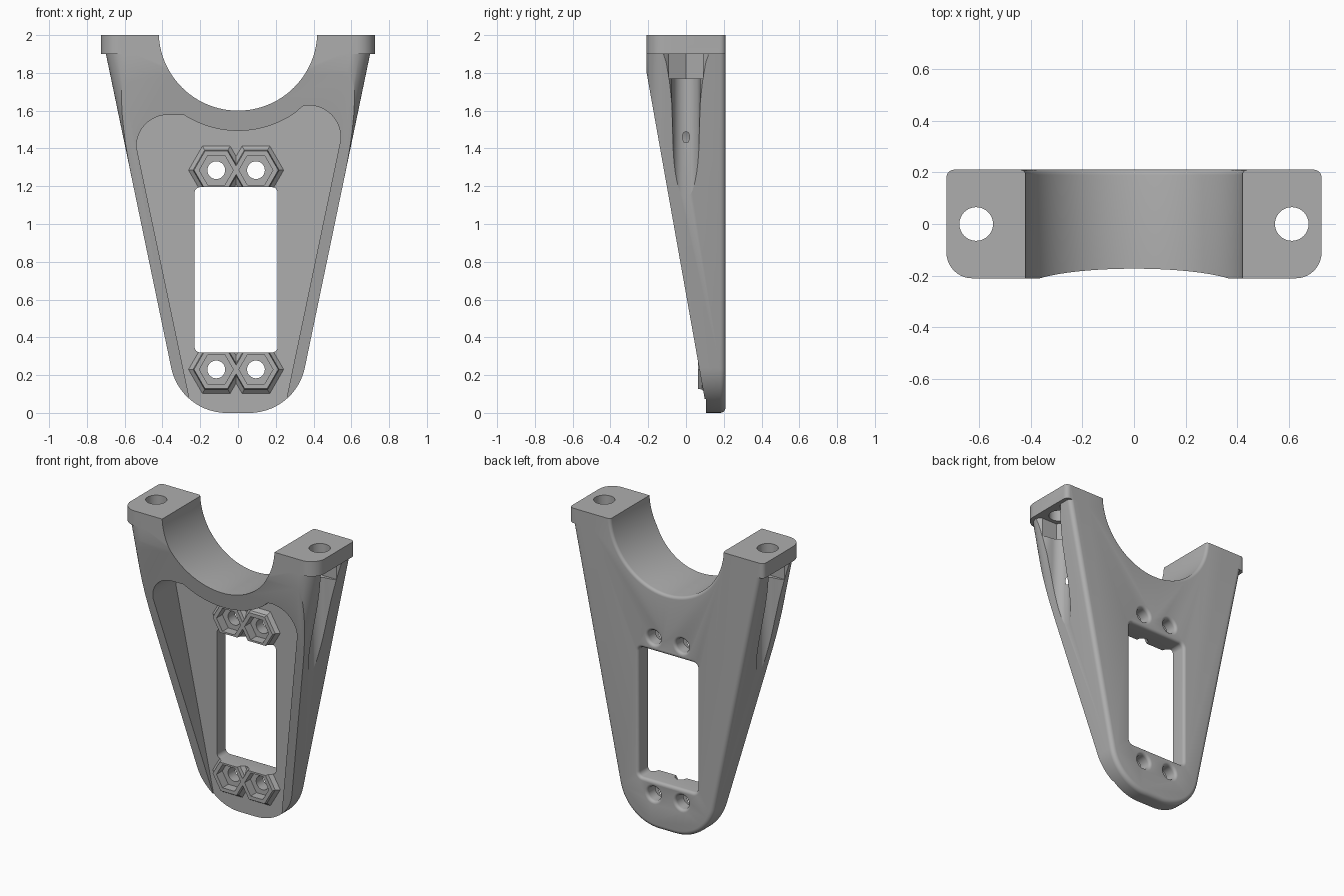
import bpy, bmesh
from math import sin, cos, tan, atan, pi, radians

cube = bpy.data.objects.get("Cube")
if cube:
    bpy.data.objects.remove(cube)

grey = bpy.data.materials.new("plain grey")
grey.use_nodes = True
tone = (0.42, 0.42, 0.42, 1)
grey.diffuse_color = tone
grey.node_tree.nodes["Principled BSDF"].inputs["Base Color"].default_value = tone

BACK, FRONT, FLOOR = 0.21, -0.21, 0.105
BORE_Z = 2.02


def arc(cx, cy, r, start, end, n=16):
    """Points on an arc, angles in degrees."""
    angles = [radians(start + (end - start) * i / n) for i in range(n + 1)]
    return [(cx + r * cos(a), cy + r * sin(a)) for a in angles]


def circle(cx, cy, r, n=48):
    return arc(cx, cy, r, 0, 360, n)[:-1]


def along_y(pts, y):
    return [(x, y, z) for x, z in pts]


def along_z(pts, z):
    return [(x, y, z) for x, y in pts]


def loft(name, rings):
    """Closed solid through rings of equal point count."""
    bm = bmesh.new()
    loops = [[bm.verts.new(p) for p in ring] for ring in rings]
    for a, b in zip(loops, loops[1:]):
        for i in range(len(a)):
            j = (i + 1) % len(a)
            bm.faces.new((a[i], a[j], b[j], b[i]))
    bm.faces.new(loops[0])
    bm.faces.new(loops[-1][::-1])
    bmesh.ops.recalc_face_normals(bm, faces=bm.faces)
    mesh = bpy.data.meshes.new(name)
    bm.to_mesh(mesh)
    bm.free()
    mesh.materials.append(grey)
    obj = bpy.data.objects.new(name, mesh)
    bpy.context.collection.objects.link(obj)
    return obj


def combine(target, tool, operation="DIFFERENCE"):
    """Apply a boolean and discard the tool."""
    mod = target.modifiers.new("combine", "BOOLEAN")
    mod.operation, mod.solver, mod.object = operation, "EXACT", tool
    bpy.context.view_layer.objects.active = target
    bpy.ops.object.modifier_apply(modifier=mod.name)
    bpy.data.objects.remove(tool)


def flared(name, outline, front, flare=0.02):
    """Cutter along y whose outline(grow) widens in a fillet at the back face."""
    rings = [along_y(outline(0), front)]
    for i in range(6):
        a = i / 5 * pi / 2
        rings.append(along_y(outline(flare * (1 - cos(a))), BACK - flare + flare * sin(a)))
    rings.append(along_y(outline(flare), BACK + 0.1))
    return loft(name, rings)


# Tapered body with rounded foot, large front fillet and small back fillet
def body_outline(inset):
    slope = atan(0.208)
    r = 0.3 - inset
    top_x = 0.06 + r / cos(slope) + (2 - 0.3) * tan(slope)
    right = [(top_x, 2)] + arc(0.06, 0.3, r, -math_deg(slope), -90, 20)
    return right + [(-x, z) for x, z in reversed(right)]


def math_deg(a):
    return a * 180 / pi


rings = []
for i in range(11):
    a = i / 10 * pi / 2
    rings.append(along_y(body_outline(0.1 * (1 - sin(a))), FRONT + 0.1 * (1 - cos(a))))
for i in range(6):
    a = i / 5 * pi / 2
    rings.append(along_y(body_outline(0.03 * (1 - cos(a))), BACK - 0.03 + 0.03 * sin(a)))
bracket = loft("bracket", rings)

# Bolt lugs at the top corners
for s in (1, -1):
    plan = [(0.55, BACK), (0.55, FRONT)] + arc(0.625, FRONT + 0.1, 0.1, -90, 0, 10)
    plan += arc(0.695, BACK - 0.03, 0.03, 0, 90, 5)
    plan = [(s * x, y) for x, y in plan]
    combine(bracket, loft("lug", [along_z(plan, 1.9), along_z(plan, 2)]), "UNION")

# Slanted front face
slant = [(-0.21, 1.81), (FLOOR, 0.04), (FLOOR, -0.2), (-0.6, -0.2), (-0.6, 1.81)]
combine(bracket, loft("slant_cutter", [[(x, y, z) for y, z in slant] for x in (-1, 1)]))

# Front pocket, open at the foot
pocket = [(-0.22, -0.1)] + arc(-0.37, 1.41, 0.168, 180, 90)
pocket += arc(0, BORE_Z, 0.527, 237, 306, 24)
pocket += [(0.335, 1.618)] + arc(0.375, 1.46, 0.168, 100, -8) + [(0.22, -0.1)]
combine(bracket, loft("pocket_cutter", [along_y(pocket, -0.5), along_y(pocket, FLOOR)]))

# Hexagonal nut bosses
spots = [(x, z) for x in (-0.115, 0.095) for z in (0.23, 1.285)]
for x, z in spots:
    boss = [along_y(circle(x, z, r, 6), y)
            for r, y in ((0.118, 0.063), (0.123, 0.085), (0.147, FLOOR), (0.147, FLOOR + 0.03))]
    combine(bracket, loft("nut_boss", boss), "UNION")


# Window with rounded corners
def window_outline(grow):
    pts = []
    for cx, cz, a in ((0.18, 1.165, 0), (-0.2, 1.165, 90), (-0.2, 0.35, 180), (0.18, 0.35, 270)):
        pts += arc(cx, cz, 0.03 + grow, a, a + 90, 6)
    return pts


combine(bracket, flared("window_cutter", window_outline, -0.5))

# Nut seats and screw holes in the bosses
for x, z in spots:
    seat = circle(x, z, 0.09, 6)
    combine(bracket, loft("seat_cutter", [along_y(seat, -0.3), along_y(seat, 0.125)]))
    combine(bracket, flared("screw_cutter", lambda g: circle(x, z, 0.047 + g, 32), 0))

# Half-round cradle
combine(bracket, flared("cradle_cutter", lambda g: circle(0, BORE_Z, 0.42 + g, 96), -0.5))

# Bolt holes, nut slots and flared channels under the lugs
for s in (1, -1):
    hole = circle(s * 0.61, 0, 0.065)
    combine(bracket, loft("bolt_cutter", [along_z(hole, 1.85), along_z(hole, 2.1)]))
    edge = [(0.645, 0.075), (0.67, 0.088), (0.69, 0.105), (0.705, 0.13), (0.72, 0.17), (0.9, 0.17)]
    channel = arc(0.61, 0, 0.07, 90, 270, 20) + [(x, -y) for x, y in edge] + edge[::-1]
    channel = [(s * x, y) for x, y in channel]
    combine(bracket, loft("channel_cutter", [along_z(channel, 1), along_z(channel, 1.9)]))
    slot = circle(0.61, 0, 0.104, 6)[1:-1]
    slot = [(s * x, y) for x, y in slot + [(0.9, -0.09), (0.9, 0.09)]]
    combine(bracket, loft("slot_cutter", [along_z(slot, 1.77), along_z(slot, 1.9)]))

bpy.ops.object.select_all(action="DESELECT")
bracket.select_set(True)
bpy.context.view_layer.objects.active = bracket
bpy.ops.object.shade_smooth_by_angle(angle=radians(25))
